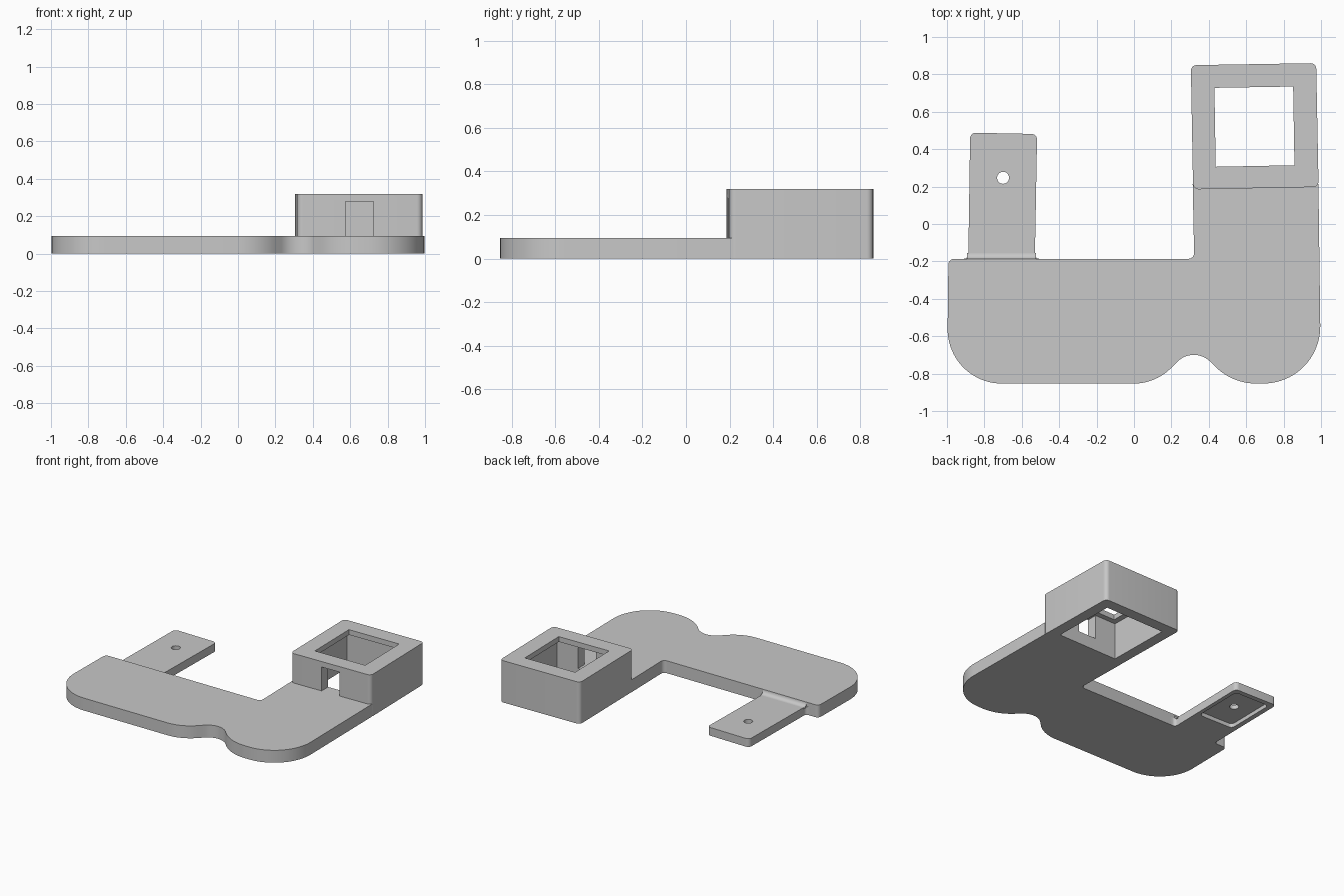
import bpy, bmesh, math
from mathutils import Vector

cube = bpy.data.objects.get("Cube")
if cube:
    bpy.data.objects.remove(cube, do_unlink=True)

GREY = bpy.data.materials.new("light grey")
GREY.use_nodes = True
colour = (0.578, 0.578, 0.578, 1)
GREY.diffuse_color = colour
GREY.node_tree.nodes["Principled BSDF"].inputs["Base Color"].default_value = colour


def rounded(corners):
    """Outline from (x, y, radius) corners, each filleted by its radius."""
    pts = []
    for i, (x, y, r) in enumerate(corners):
        p = Vector((x, y))
        if r == 0:
            pts.append(p)
            continue
        a = (Vector(corners[i - 1][:2]) - p).normalized()
        b = (Vector(corners[(i + 1) % len(corners)][:2]) - p).normalized()
        half = a.angle(b) / 2
        t = r / math.tan(half)
        centre = p + (a + b).normalized() * r / math.sin(half)
        v0 = (p + a * t - centre).normalized()
        v1 = (p + b * t - centre).normalized()
        n = 20 if r > 0.1 else 8
        pts += [centre + v0.slerp(v1, k / n) * r for k in range(n + 1)]
    return pts


def prism(name, outline, low, high, place=lambda u, v, w: (u, v, w)):
    """Extrude an outline between two levels."""
    bm = bmesh.new()
    face = bm.faces.new([bm.verts.new(place(p[0], p[1], low)) for p in outline])
    top = bmesh.ops.extrude_face_region(bm, geom=[face])["geom"]
    shift = Vector(place(0, 0, high)) - Vector(place(0, 0, low))
    bmesh.ops.translate(bm, vec=shift, verts=[g for g in top if isinstance(g, bmesh.types.BMVert)])
    bmesh.ops.recalc_face_normals(bm, faces=bm.faces)
    mesh = bpy.data.meshes.new(name)
    bm.to_mesh(mesh)
    bm.free()
    mesh.materials.append(GREY)
    obj = bpy.data.objects.new(name, mesh)
    bpy.context.collection.objects.link(obj)
    return obj


def activate(obj):
    bpy.ops.object.select_all(action="DESELECT")
    obj.select_set(True)
    bpy.context.view_layer.objects.active = obj


def cut(obj, cutter):
    cutter.hide_render = True
    activate(obj)
    mod = obj.modifiers.new("cut", "BOOLEAN")
    mod.operation, mod.solver, mod.object = "DIFFERENCE", "EXACT", cutter
    bpy.ops.object.modifier_apply(modifier=mod.name)
    bpy.data.objects.remove(cutter, do_unlink=True)


PLATE, TAB, BOX, LIP = 0.095, 0.063, 0.32, 0.28

# Flat base plate with a wavy front edge
plate = prism("base_plate", rounded([
    (-1, -0.853, 0.29), (0.115, -0.853, 0.28), (0.32, -0.648, 0.125),
    (0.525, -0.853, 0.31), (1, -0.853, 0.305), (0.986, 0.215, 0),
    (0.314, 0.215, 0), (0.322, -0.186, 0.03), (-0.992, -0.186, 0.03)]), 0, PLATE)

# Hollow square box with a lip round its top opening and a slot in front
box = prism("square_box", rounded([
    (0.316, 0.185, 0.03), (0.987, 0.198, 0.03),
    (0.974, 0.86, 0.03), (0.304, 0.849, 0.03)]), 0, BOX)
cut(box, prism("cavity", [(0.395, 0.265), (0.9, 0.275), (0.893, 0.775), (0.387, 0.765)], -0.1, LIP))
cut(box, prism("opening", [(0.437, 0.306), (0.858, 0.314), (0.851, 0.735), (0.43, 0.728)], 0.2, 0.5))
cut(box, prism("slot", [(0.575, 0.1), (0.725, 0.1), (0.725, 0.32), (0.575, 0.32)], PLATE, LIP - 0.002))

# Thin rear tab with a screw hole and a shallow pocket beneath
tab = prism("rear_tab", rounded([
    (-0.93, -0.21, 0), (-0.485, -0.21, 0), (-0.485, -0.186, 0),
    (-0.53, -0.186, 0.025), (-0.518, 0.481, 0.03), (-0.876, 0.488, 0.03),
    (-0.886, -0.186, 0.025), (-0.93, -0.186, 0)]), 0, TAB)
cut(tab, prism("pocket", rounded([
    (-0.845, 0.05, 0.03), (-0.555, 0.045, 0.03),
    (-0.55, 0.445, 0.03), (-0.84, 0.45, 0.03)]), -0.1, 0.03))
r = 0.032
hole = [(-0.7 + sx * r, 0.247 + sy * r, r * 0.99)
        for sx, sy in ((-1, -1), (1, -1), (1, 1), (-1, 1))]
cut(tab, prism("screw_hole", rounded(hole), -0.1, 0.2))

# Concave fillet where the tab meets the plate
h = PLATE - TAB
arc = [(-0.186 + h - h * math.sin(a), PLATE - h * math.cos(a))
       for a in (math.pi / 2 * k / 8 for k in range(9))]
fillet = prism("tab_fillet", [(-0.2, TAB - 0.01), (-0.186 + h, TAB - 0.01)] + arc + [(-0.2, PLATE)],
               -0.892, -0.524, lambda u, v, w: (w, u, v))

for part in (plate, box, tab, fillet):
    activate(part)
    bpy.ops.object.shade_smooth_by_angle(angle=math.radians(30))
